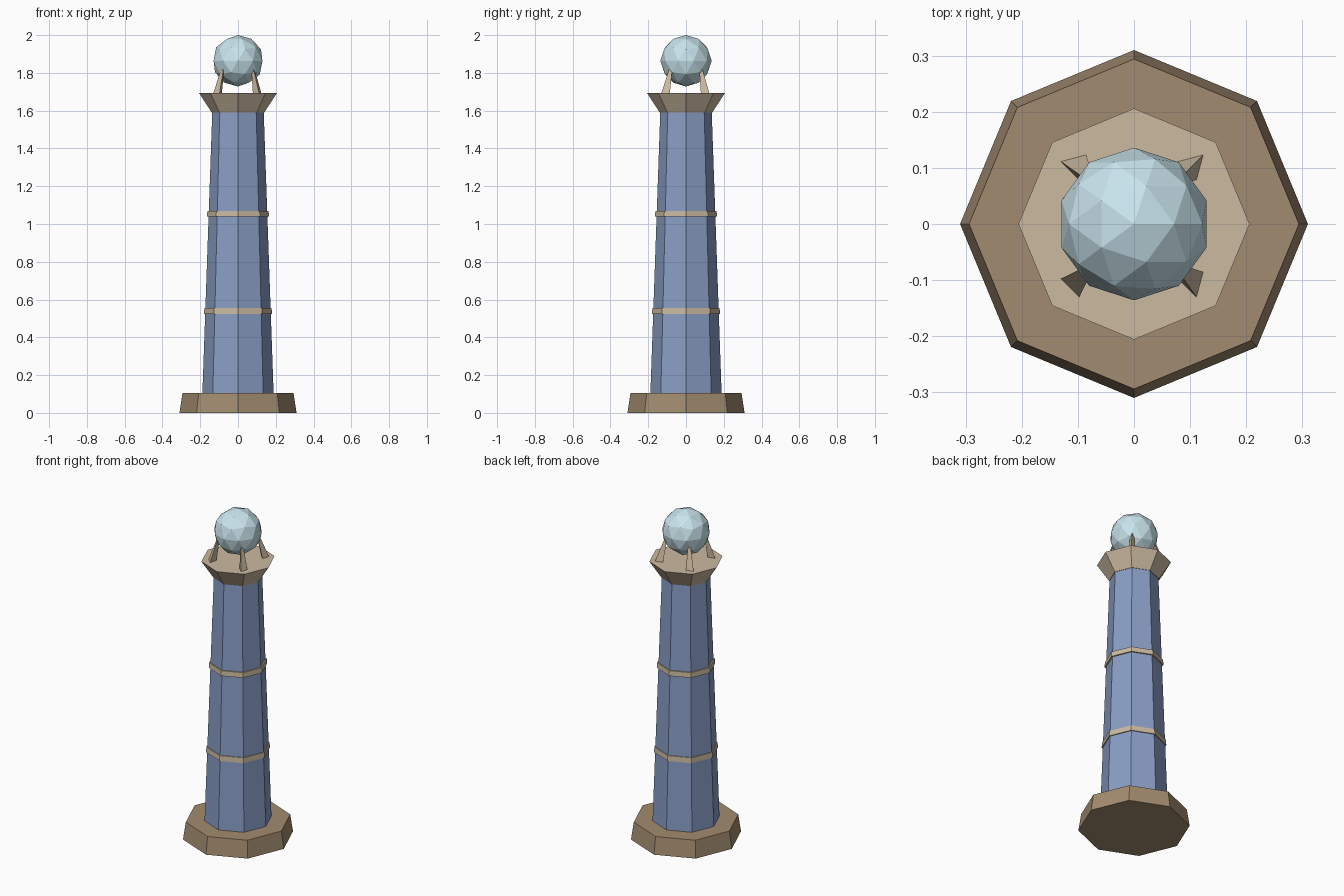
import bpy, bmesh
from math import cos, sin, pi, radians

if "Cube" in bpy.data.objects:
    bpy.data.objects.remove(bpy.data.objects["Cube"])


def material(name, rgb):
    m = bpy.data.materials.new(name)
    m.diffuse_color = (*rgb, 1)
    m.use_nodes = True
    m.node_tree.nodes["Principled BSDF"].inputs["Base Color"].default_value = m.diffuse_color
    return m


BROWN = material("brown_stone", (0.36, 0.26, 0.16))
TAN = material("tan_stone", (0.60, 0.49, 0.35))
BLUE = material("blue_stone", (0.25, 0.34, 0.56))
GLASS = material("pale_crystal", (0.58, 0.77, 0.84))


def add_object(name, bm, mat):
    bmesh.ops.recalc_face_normals(bm, faces=bm.faces)
    mesh = bpy.data.meshes.new(name)
    bm.to_mesh(mesh)
    bm.free()
    mesh.materials.append(mat)
    ob = bpy.data.objects.new(name, mesh)
    bpy.context.collection.objects.link(ob)
    return ob


def frustum(name, sides, bottom, top, mat, turn=0.0):
    """Flat-sided frustum; bottom and top are (x, y, z, radius)."""
    bm = bmesh.new()
    rings = []
    for x, y, z, r in (bottom, top):
        angles = [turn + 2 * pi * i / sides for i in range(sides)]
        rings.append([bm.verts.new((x + r * cos(a), y + r * sin(a), z)) for a in angles])
    for ring in rings:
        bm.faces.new(ring)
    for i in range(sides):
        j = (i + 1) % sides
        bm.faces.new((rings[0][i], rings[0][j], rings[1][j], rings[1][i]))
    return add_object(name, bm, mat)


# Octagonal plinth, tapering shaft and flared capital
frustum("base", 8, (0, 0, 0, 0.31), (0, 0, 0.105, 0.294), BROWN)
frustum("shaft", 8, (0, 0, 0.09, 0.189), (0, 0, 1.60, 0.136), BLUE)
frustum("capital", 8, (0, 0, 1.59, 0.139), (0, 0, 1.693, 0.206), TAN)

# Trim bands around the shaft
frustum("lower_band", 8, (0, 0, 0.524, 0.180), (0, 0, 0.556, 0.178), TAN)
frustum("upper_band", 8, (0, 0, 1.039, 0.164), (0, 0, 1.070, 0.162), TAN)

# Three-sided prongs leaning in to hold the orb
for sx, side in ((-1, "left"), (1, "right")):
    for sy, end in ((-1, "front"), (1, "back")):
        frustum(f"{end}_{side}_prong", 3,
                (sx * 0.105, sy * 0.105, 1.69, 0.027),
                (sx * 0.08, sy * 0.08, 1.82, 0.010), TAN, radians(45))

# Faceted orb
bm = bmesh.new()
bmesh.ops.create_icosphere(bm, subdivisions=2, radius=0.136)
orb = add_object("orb", bm, GLASS)
orb.location.z = 1.864
